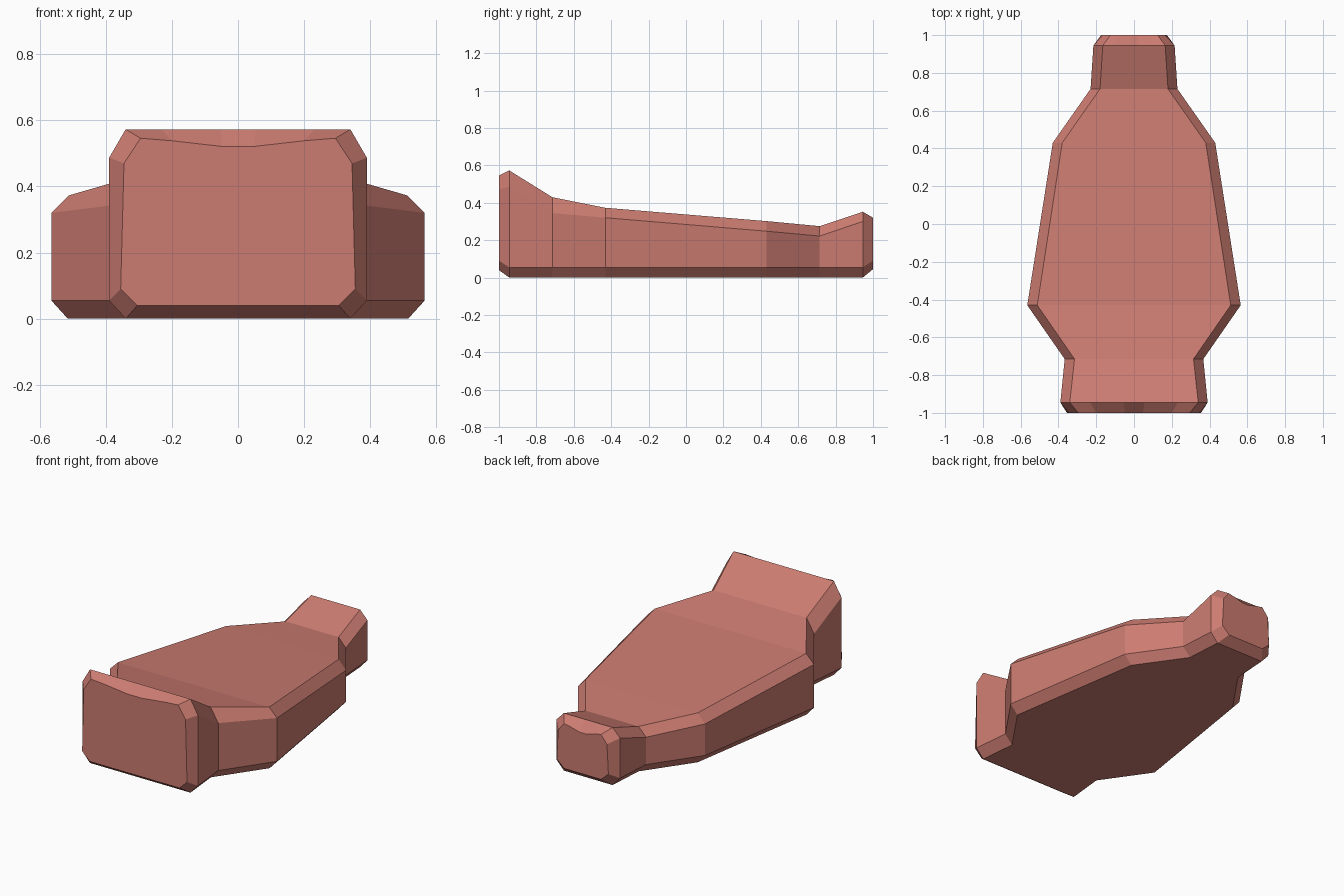
import bpy
import bmesh

if "Cube" in bpy.data.objects:
    bpy.data.objects.remove(bpy.data.objects["Cube"])

# Stations along the body: y, half width, half top width, shoulder z, top z,
# bottom edge z, bottom z, dip in the middle of the top edge
STATIONS = [
    (-1.0, 0.355, 0.295, 0.47, 0.546, 0.09, 0.04, 0.025),
    (-0.945, 0.39, 0.34, 0.487, 0.573, 0.055, 0.0, 0.0),
    (-0.715, 0.367, 0.315, 0.345, 0.43, 0.055, 0.0, 0.0),
    (-0.43, 0.565, 0.512, 0.32, 0.373, 0.055, 0.0, 0.0),
    (0.43, 0.43, 0.38, 0.248, 0.302, 0.055, 0.0, 0.0),
    (0.715, 0.23, 0.18, 0.222, 0.275, 0.055, 0.0, 0.0),
    (0.945, 0.215, 0.165, 0.30, 0.352, 0.055, 0.0, 0.0),
    (1.0, 0.175, 0.125, 0.27, 0.32, 0.09, 0.045, 0.025),
]


def section(y, w, t, shoulder, top, edge, bottom, dip):
    """Chamfered cross-section, mirrored about x = 0."""
    low = w - 0.05
    right = [(low, bottom), (w, edge), (w if dip == 0 else w - 0.01, shoulder),
             (t, top), (t * 0.68, top - dip * 0.3), (t * 0.16, top - dip)]
    ring = right + [(-x, z) for x, z in reversed(right)]
    return [(x, y, z) for x, z in ring]


# Body: skin the stations and cap both ends
bm = bmesh.new()
rings = [[bm.verts.new(p) for p in section(*s)] for s in STATIONS]
n = len(rings[0])
for a, b in zip(rings, rings[1:]):
    for i in range(n):
        j = (i + 1) % n
        bm.faces.new((a[i], a[j], b[j], b[i]))
bm.faces.new(rings[0])
bm.faces.new(rings[-1])
bmesh.ops.recalc_face_normals(bm, faces=bm.faces)

mesh = bpy.data.meshes.new("tapered_body")
bm.to_mesh(mesh)
bm.free()
body = bpy.data.objects.new("tapered_body", mesh)
bpy.context.collection.objects.link(body)

# Muted red
red = bpy.data.materials.new("muted_red")
red.diffuse_color = (0.6, 0.2, 0.165, 1.0)
red.use_nodes = True
red.node_tree.nodes["Principled BSDF"].inputs["Base Color"].default_value = red.diffuse_color
mesh.materials.append(red)
